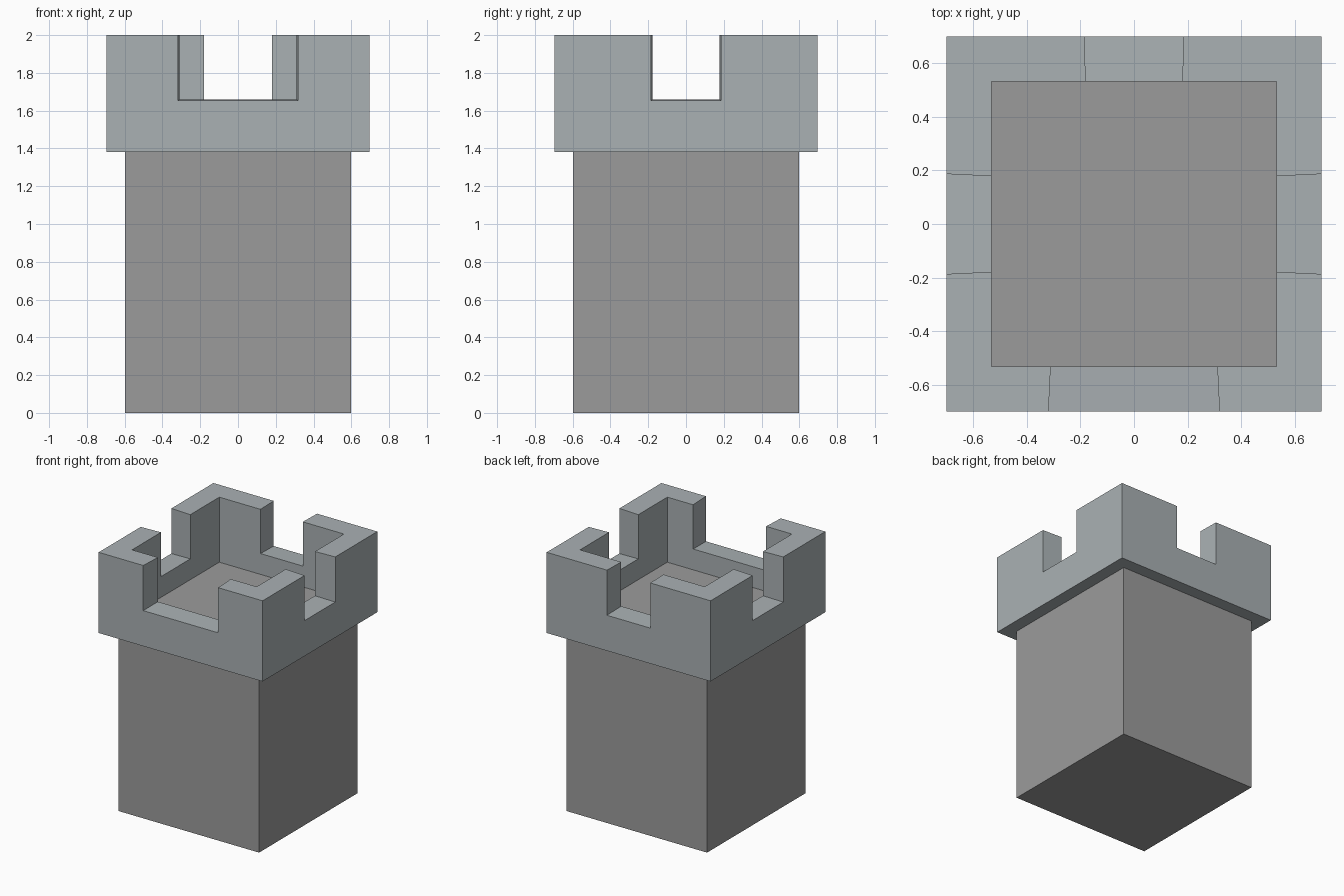
import bpy, bmesh
from math import radians
from mathutils import Matrix

if "Cube" in bpy.data.objects:
    bpy.data.objects.remove(bpy.data.objects["Cube"])


def paint(obj, name, rgb):
    mat = bpy.data.materials.new(name)
    mat.diffuse_color = (*rgb, 1)
    mat.use_nodes = True
    mat.node_tree.nodes["Principled BSDF"].inputs["Base Color"].default_value = mat.diffuse_color
    obj.data.materials.append(mat)


def finish(name, bm):
    bmesh.ops.remove_doubles(bm, verts=bm.verts, dist=0.0005)
    bmesh.ops.recalc_face_normals(bm, faces=bm.faces)
    mesh = bpy.data.meshes.new(name)
    bm.to_mesh(mesh)
    bm.free()
    obj = bpy.data.objects.new(name, mesh)
    bpy.context.collection.objects.link(obj)
    return obj


# Square tower shaft; its top is the sunken floor inside the parapet
bm = bmesh.new()
bmesh.ops.create_cube(bm, size=1, matrix=Matrix.Translation((0, 0, 0.75))
                      @ Matrix.Diagonal((1.196, 1.196, 1.5, 1)))
shaft = finish("tower_shaft", bm)
paint(shaft, "shaft_grey", (0.33, 0.33, 0.33))

# Parapet: four notched walls turned around the centre and welded
BOTTOM, TOP = 1.38, 2.0
OUTER, INNER = 0.697, 0.53


def notched_profile(bm, turn, reach, half, sill):
    pts = [(-reach, BOTTOM), (reach, BOTTOM), (reach, TOP), (half, TOP),
           (half, sill), (-half, sill), (-half, TOP), (-reach, TOP)]
    return [bm.verts.new(turn @ Matrix.Translation((x, -reach, z)).translation)
            for x, z in pts]


bm = bmesh.new()
# front has the wide gap, then right, back, left
for k, half in enumerate((0.31, 0.178, 0.18, 0.178)):
    turn = Matrix.Rotation(radians(90 * k), 4, 'Z')
    flare = 0.004 if k == 2 else 0.008
    outer = notched_profile(bm, turn, OUTER, half + flare, 1.653)
    inner = notched_profile(bm, turn, INNER, half, 1.66)
    bm.faces.new(outer)
    bm.faces.new(inner[::-1])
    for i in range(8):
        if i in (1, 7):      # mitred ends stay open and weld to the next wall
            continue
        j = (i + 1) % 8
        bm.faces.new((outer[i], inner[i], inner[j], outer[j]))
parapet = finish("parapet", bm)
paint(parapet, "parapet_blue_grey", (0.40, 0.44, 0.455))
